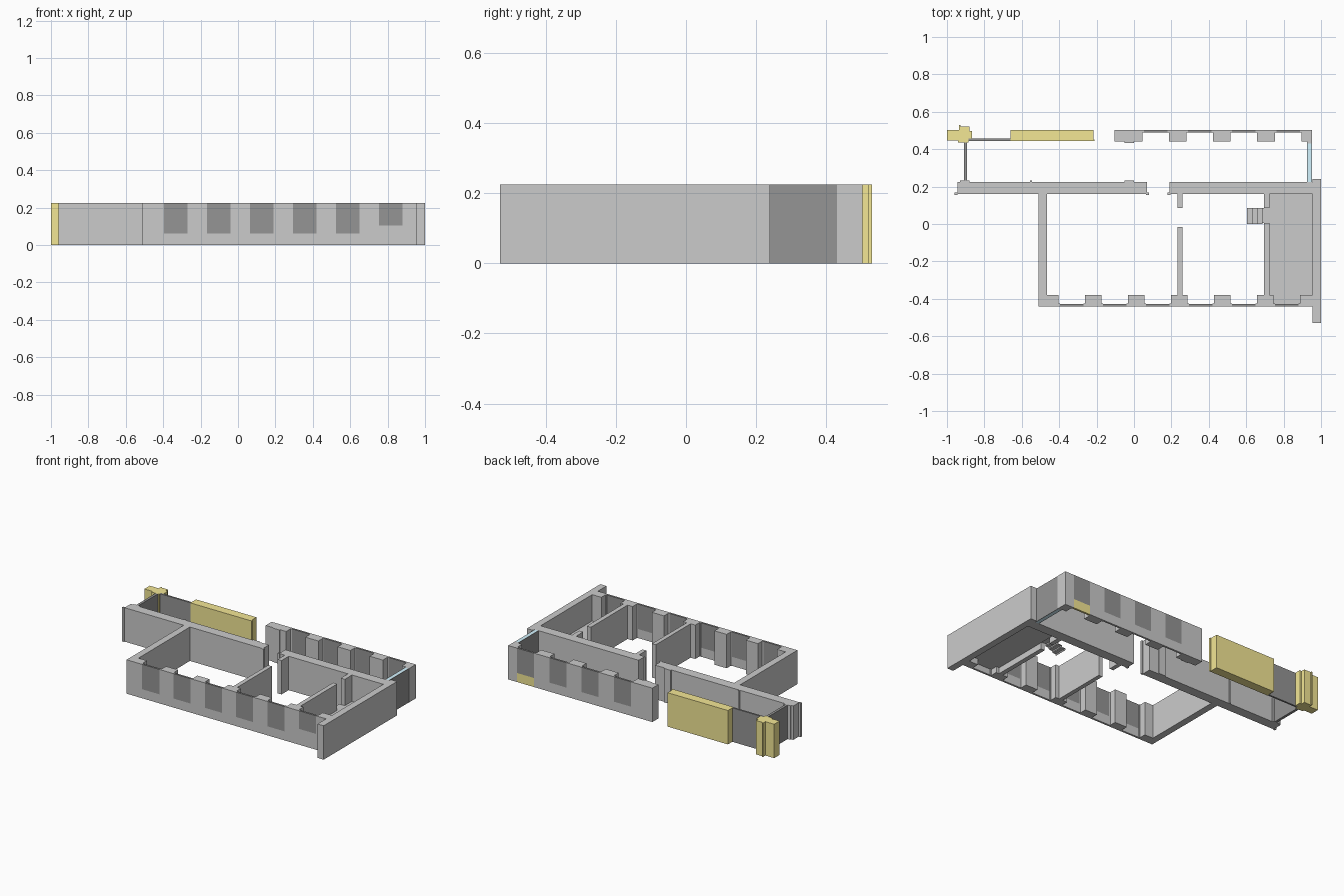
import bpy, bmesh

H = 0.225   # wall height
SILL = 0.06  # window sill height


def material(name, rgb):
    m = bpy.data.materials.new(name)
    m.diffuse_color = (*rgb, 1)
    return m


GLASS = material("dark_glass", (0.3, 0.3, 0.3))
YELLOW = material("yellow", (0.9, 0.8, 0.3))
BLUE = material("pale_blue", (0.65, 0.9, 1.0))


def prism(name, pts, z0=0.0, z1=H, mat=None):
    """Extrude a plan outline from z0 to z1."""
    bm = bmesh.new()
    face = bm.faces.new([bm.verts.new((x, y, z0)) for x, y in pts])
    new = bmesh.ops.extrude_face_region(bm, geom=[face])["geom"]
    bmesh.ops.translate(bm, vec=(0, 0, z1 - z0),
                        verts=[v for v in new if isinstance(v, bmesh.types.BMVert)])
    bmesh.ops.recalc_face_normals(bm, faces=bm.faces[:])
    me = bpy.data.meshes.new(name)
    bm.to_mesh(me)
    bm.free()
    ob = bpy.data.objects.new(name, me)
    bpy.context.collection.objects.link(ob)
    if mat:
        me.materials.append(mat)
    return ob


def box(name, x0, x1, y0, y1, z0=0.0, z1=H, mat=None):
    return prism(name, [(x0, y0), (x1, y0), (x1, y1), (x0, y1)], z0, z1, mat)


def window(name, x0, x1, y0, y1, sill=SILL, sill_mat=None):
    box(name + "_sill", x0, x1, y0, y1, 0, sill, sill_mat)
    box(name + "_glass", x0, x1, y0, y1, sill, H, GLASS)


def pier(name, x0, x1, yo, ym, yi, step=0.008):
    """T-shaped pier: outer skin yo..ym, narrower pilaster out to yi."""
    prism(name, [(x0, yo), (x1, yo), (x1, ym), (x1 - step, ym), (x1 - step, yi),
                 (x0 + step, yi), (x0 + step, ym), (x0, ym)])


# front facade: five low windows and one over the platform
starts = [-0.395, -0.165, 0.065, 0.295, 0.525, 0.755]
W = 0.125
for i, x in enumerate(starts):
    window("front_window", x, x + W, -0.44, -0.427, 0.105 if i == 5 else SILL)
    if i < 5:
        pier("front_pier", x + W, starts[i + 1], -0.44, -0.425, -0.38)
prism("front_corner_pier", [(0.88, -0.44), (0.955, -0.44), (0.955, -0.38),
                            (0.888, -0.38), (0.888, -0.425), (0.88, -0.425)])

# left room wall with corner pier
prism("left_room_wall", [(-0.51, -0.44), (-0.395, -0.44), (-0.395, -0.425), (-0.403, -0.425),
                         (-0.403, -0.38), (-0.465, -0.38), (-0.465, 0.16), (-0.51, 0.16)])

# right gable wall
box("right_wall", 0.955, 1.0, -0.53, 0.24)

# corridor walls with small door lips and shallow pilasters
prism("corridor_wall_left", [(-0.96, 0.155), (-0.945, 0.155), (-0.945, 0.16), (0.065, 0.16),
                             (0.065, 0.155), (0.08, 0.155), (0.08, 0.168), (0.07, 0.168),
                             (0.07, 0.225), (0.0, 0.225), (0.0, 0.232), (-0.05, 0.232),
                             (-0.05, 0.225), (-0.545, 0.225), (-0.545, 0.232), (-0.555, 0.232),
                             (-0.555, 0.225), (-0.88, 0.225), (-0.88, 0.233), (-0.93, 0.233),
                             (-0.93, 0.225), (-0.945, 0.225), (-0.945, 0.168), (-0.96, 0.168)])
prism("corridor_wall_right", [(0.18, 0.155), (0.195, 0.155), (0.195, 0.16), (0.955, 0.16),
                              (0.955, 0.225), (0.19, 0.225), (0.19, 0.168), (0.18, 0.168)])

# partition walls
box("partition_front", 0.232, 0.26, -0.38, -0.015)
box("partition_back", 0.232, 0.26, 0.085, 0.16)
box("platform_wall_front", 0.695, 0.725, -0.38, 0.005)
box("platform_wall_back", 0.695, 0.725, 0.085, 0.16)

# raised platform floor and open steps
FLOOR = 0.05
prism("platform_floor", [(0.725, -0.38), (0.745, -0.38), (0.745, -0.427), (0.888, -0.427),
                         (0.888, -0.38), (0.955, -0.38), (0.955, 0.16), (0.725, 0.16)],
      FLOOR - 0.01, FLOOR)
n, run = 4, 0.027
for i in range(n):
    x, z = 0.603 + run * i, FLOOR * (i + 1) / n
    x1 = x + run if i < n - 1 else 0.725
    box("step_tread", x, x1, 0.0 if i < n - 1 else 0.005, 0.085, z - 0.004, z)
    box("step_riser", x, x + 0.003, 0.0, 0.085, z - FLOOR / n, z - 0.004)

# back facade on the right, four windows
back = [0.053, 0.29, 0.525, 0.763]
for i, x in enumerate(back):
    window("back_window", x, x + W, 0.49, 0.503, SILL, YELLOW if i == 3 else None)
    if i < 3:
        pier("back_pier", x + W, back[i + 1], 0.503, 0.488, 0.44)
prism("back_left_pier", [(-0.105, 0.44), (-0.05, 0.44), (-0.05, 0.434), (0.0, 0.434), (0.0, 0.44),
                         (0.045, 0.44), (0.045, 0.488), (0.053, 0.488), (0.053, 0.503),
                         (-0.105, 0.503)])
prism("back_corner_pier", [(0.888, 0.503), (0.888, 0.488), (0.895, 0.488), (0.895, 0.44),
                           (0.925, 0.44), (0.925, 0.43), (0.953, 0.43), (0.953, 0.503)])

# glazed corridor end on the right
box("end_glazing_core", 0.928, 0.949, 0.225, 0.43, 0, H, BLUE)
for x in (0.925, 0.949):
    box("end_glazing_pane", x, x + 0.003, 0.225, 0.43, 0, H, GLASS)

# yellow back wall, corner column and glazing on the left
prism("yellow_wall", [(-0.66, 0.443), (-0.21, 0.443), (-0.21, 0.453), (-0.217, 0.453),
                      (-0.217, 0.503), (-0.66, 0.503)], mat=YELLOW)
prism("yellow_column", [(-1.0, 0.447), (-0.94, 0.447), (-0.94, 0.435), (-0.885, 0.435),
                        (-0.885, 0.457), (-0.865, 0.457), (-0.865, 0.498), (-0.88, 0.498),
                        (-0.88, 0.522), (-0.928, 0.522), (-0.928, 0.53), (-0.935, 0.53),
                        (-0.935, 0.503), (-1.0, 0.503)], mat=YELLOW)
box("back_glazing", -0.885, -0.66, 0.445, 0.457, 0, H, GLASS)
box("left_end_glazing", -0.91, -0.893, 0.233, 0.435, 0, H, GLASS)
